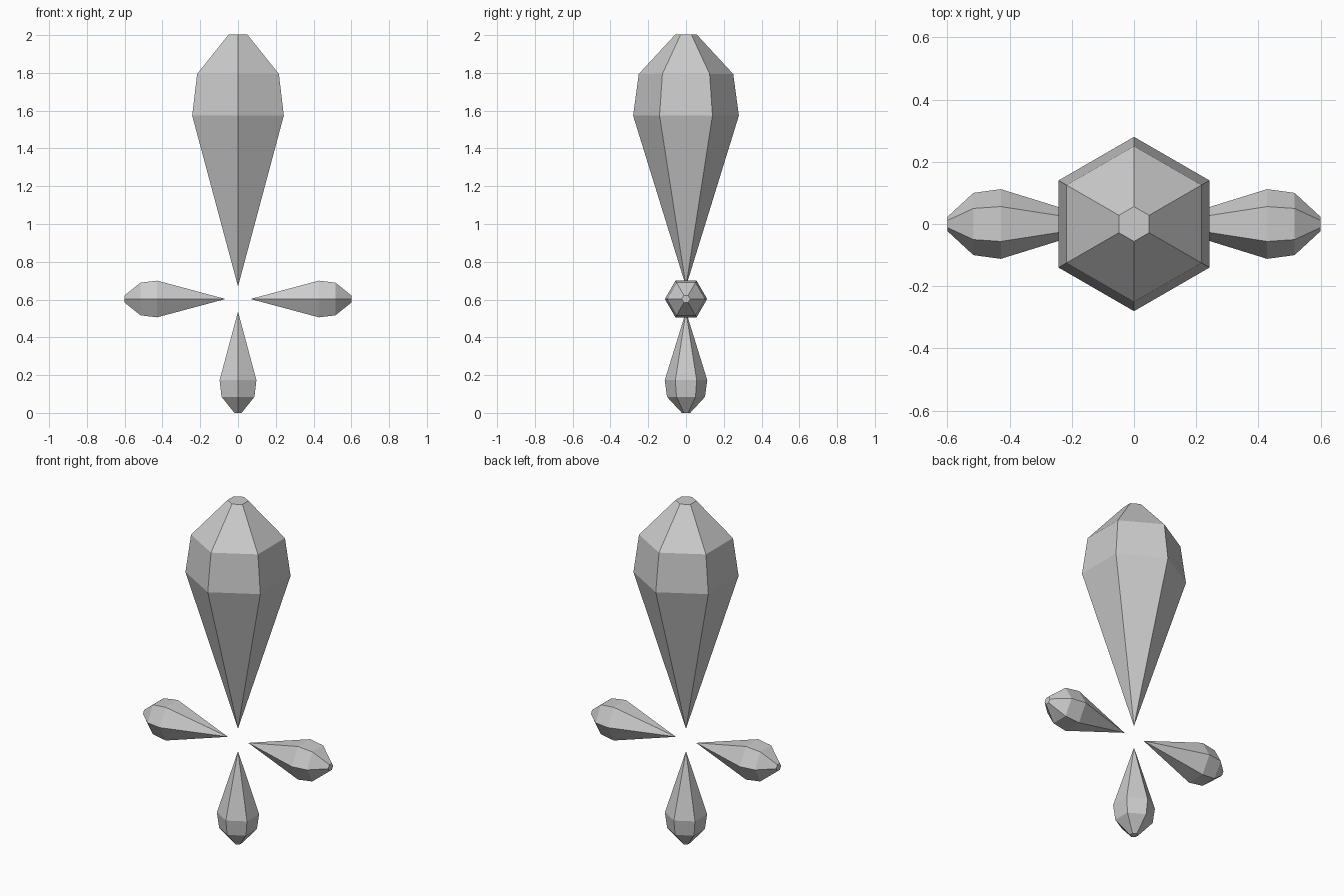
import bpy, bmesh
from math import cos, sin, pi
from mathutils import Matrix

if "Cube" in bpy.data.objects:
    bpy.data.objects.remove(bpy.data.objects["Cube"])

SIDES = 6
CENTRE = Matrix.Translation((0, 0, 0.603))
# (radius, distance from the pointed inner tip) for a full-size petal
PROFILE = [(0.28, 0.905), (0.25, 1.125), (0.056, 1.335)]


def petal(name, scale, angle, gap=0.066):
    """Faceted hexagonal drop pointing away from the centre, turned about y."""
    bm = bmesh.new()
    tip = bm.verts.new((0, 0, gap))
    rings = []
    for r, d in PROFILE:
        rings.append([bm.verts.new((r * scale * cos(a), r * scale * sin(a), gap + d * scale))
                      for a in (pi / 2 + 2 * pi * i / SIDES for i in range(SIDES))])
    for i in range(SIDES):
        j = (i + 1) % SIDES
        bm.faces.new((tip, rings[0][j], rings[0][i]))
        for lo, hi in zip(rings, rings[1:]):
            bm.faces.new((lo[i], lo[j], hi[j], hi[i]))
    bm.faces.new(rings[-1])
    bmesh.ops.recalc_face_normals(bm, faces=bm.faces)
    bm.transform(CENTRE @ Matrix.Rotation(angle, 4, 'Y'))
    mesh = bpy.data.meshes.new(name)
    bm.to_mesh(mesh)
    bm.free()
    bpy.context.collection.objects.link(bpy.data.objects.new(name, mesh))


# One large upper drop and three small ones forming a cross
petal("top_drop", 1.0, 0)
petal("right_drop", 0.4, pi / 2)
petal("bottom_drop", 0.402, pi)
petal("left_drop", 0.4, -pi / 2)
